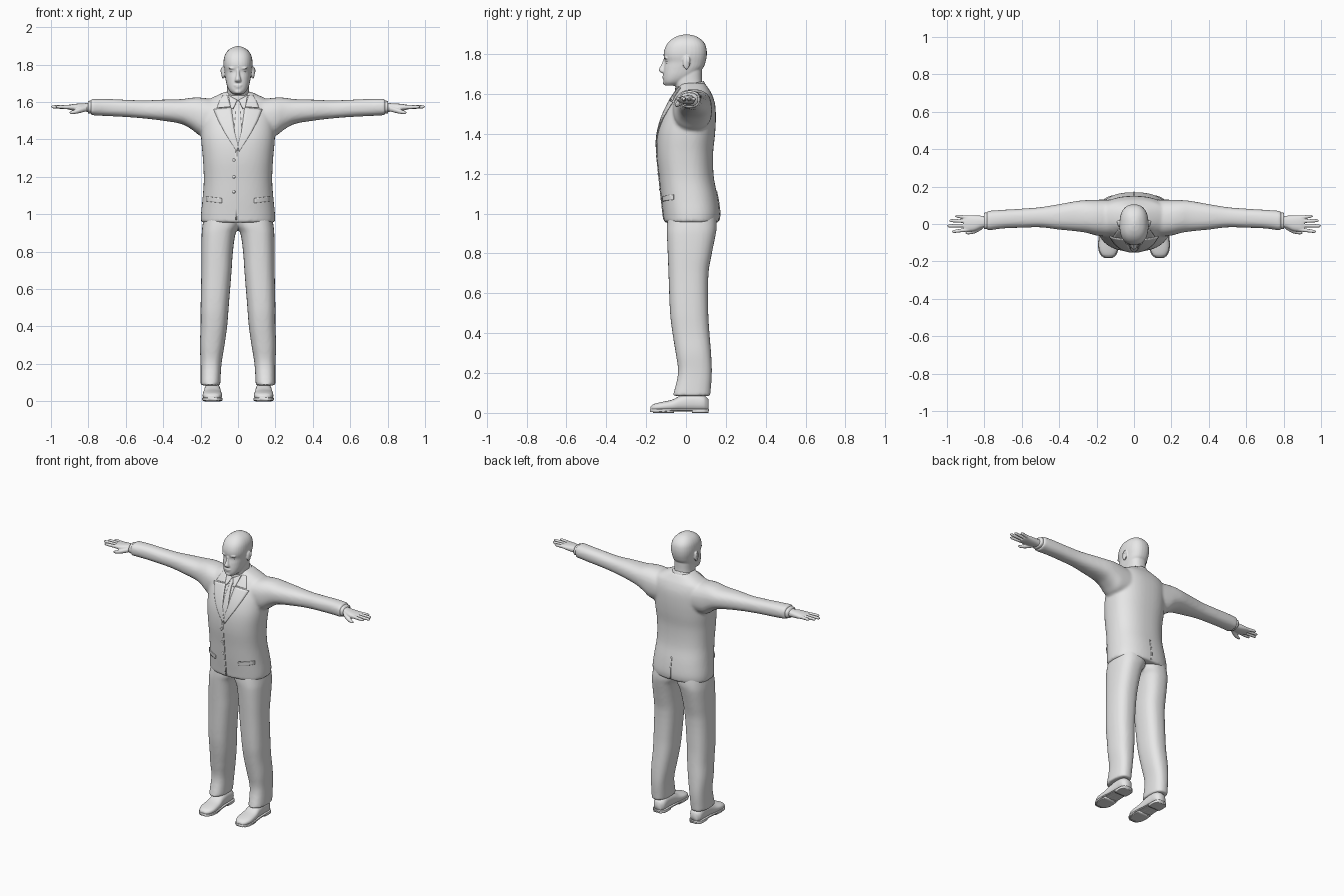
import bpy, bmesh, math
from mathutils import Vector, Matrix
from mathutils.bvhtree import BVHTree

grey = bpy.data.materials.new("light_grey")
grey.diffuse_color = (0.8, 0.8, 0.8, 1)


def loft(bm, axis, rows, s=1, power=2.4, sides=32, steps=4):
    """Closed tube along an axis; row = (position, a0, a1, b0, b1) gives its extents."""
    def slope(i):
        j, k = max(i - 1, 0), min(i + 1, len(rows) - 1)
        return [(q - p) / (rows[k][0] - rows[j][0]) for p, q in zip(rows[j], rows[k])]

    dense = []
    for i in range(len(rows) - 1):
        h = rows[i + 1][0] - rows[i][0]
        for k in range(steps):
            t = k / steps
            t2, t3 = t * t, t ** 3
            dense.append([(2*t3 - 3*t2 + 1) * p + (t3 - 2*t2 + t) * h * m
                          + (3*t2 - 2*t3) * q + (t3 - t2) * h * n
                          for p, q, m, n in zip(rows[i], rows[i + 1], slope(i), slope(i + 1))])
    dense.append(list(rows[-1]))
    loops = []
    for pos, a0, a1, b0, b1 in dense:
        loop = []
        for k in range(sides):
            ang = 2 * math.pi * k / sides
            c, d = math.cos(ang), math.sin(ang)
            a = (a0 + a1) / 2 + (a1 - a0) / 2 * math.copysign(abs(c) ** (2 / power), c)
            b = (b0 + b1) / 2 + (b1 - b0) / 2 * math.copysign(abs(d) ** (2 / power), d)
            x, y, z = {'x': (pos, a, b), 'y': (a, pos, b), 'z': (a, b, pos)}[axis]
            loop.append(bm.verts.new((s * x, y, z)))
        loops.append(loop)
    for l0, l1 in zip(loops, loops[1:]):
        for k in range(sides):
            n = (k + 1) % sides
            bm.faces.new((l0[k], l0[n], l1[n], l1[k]))
    bm.faces.new(loops[0])
    bm.faces.new(loops[-1])


def ball(bm, centre, radii):
    bmesh.ops.create_uvsphere(bm, u_segments=20, v_segments=12, radius=1,
                              matrix=Matrix.Translation(centre) @ Matrix.Diagonal((*radii, 1)))


def finish(name, bm, voxel=0, smooth=4, thick=0):
    bmesh.ops.recalc_face_normals(bm, faces=bm.faces[:])
    mesh = bpy.data.meshes.new(name)
    bm.to_mesh(mesh)
    bm.free()
    mesh.materials.append(grey)
    ob = bpy.data.objects.new(name, mesh)
    bpy.context.collection.objects.link(ob)
    mesh.shade_smooth()
    if voxel:  # blend overlapping pieces into one skin
        m = ob.modifiers.new("blend", 'REMESH')
        m.mode, m.voxel_size, m.use_smooth_shade = 'VOXEL', voxel, True
        m = ob.modifiers.new("soften", 'SMOOTH')
        m.factor, m.iterations = 0.5, smooth
    if thick:
        m = ob.modifiers.new("thickness", 'SOLIDIFY')
        m.thickness, m.offset = thick, 0
    return ob


def sym(z, w, f, b):
    return (z, -w, w, f, b)


# Jacket: torso and both sleeves
bm = bmesh.new()
loft(bm, 'z', [sym(*r) for r in (
    (.955, .198, -.11, .165), (1.0, .198, -.115, .17), (1.08, .19, -.125, .16),
    (1.18, .183, -.135, .14), (1.3, .188, -.147, .136), (1.4, .197, -.143, .146),
    (1.48, .198, -.122, .15), (1.55, .195, -.09, .146), (1.6, .18, -.058, .13),
    (1.625, .135, -.042, .115), (1.655, .07, -.03, .095))], sides=48)
for s in (1, -1):
    loft(bm, 'x', [
        (.1, -.07, .13, 1.42, 1.61), (.2, -.062, .13, 1.42, 1.624), (.25, -.048, .128, 1.455, 1.623),
        (.3, -.04, .124, 1.482, 1.616), (.4, -.03, .106, 1.5, 1.613), (.5, -.018, .09, 1.512, 1.609),
        (.6, -.02, .082, 1.52, 1.612), (.7, -.024, .076, 1.525, 1.617), (.788, -.036, .07, 1.53, 1.618)], s)
jacket = finish("jacket", bm, .009, 5)

# Trousers
bm = bmesh.new()
for s in (1, -1):
    loft(bm, 'z', [
        (.085, .095, .2, -.066, .122), (.2, .088, .2, -.04, .13), (.3, .072, .204, -.052, .126),
        (.4, .058, .2, -.068, .118), (.5, .05, .2, -.08, .112), (.7, .034, .196, -.088, .113),
        (.8, .027, .196, -.092, .13), (.9, .012, .194, -.096, .15), (.94, -.01, .19, -.096, .155),
        (1.0, -.02, .18, -.09, .15)], s, 2.5)
finish("trousers", bm, .009, 4)

# Head, neck, nose, ears, brow, lips and chin
bm = bmesh.new()
loft(bm, 'z', [sym(*r) for r in (
    (1.57, .062, -.03, .09), (1.63, .06, -.05, .085), (1.67, .058, -.062, .08), (1.72, .058, -.06, .08))])
loft(bm, 'z', [sym(*r) for r in (
    (1.642, .026, -.103, -.04), (1.66, .046, -.112, -.0), (1.69, .06, -.114, .045),
    (1.73, .068, -.111, .085), (1.76, .072, -.106, .098), (1.79, .077, -.112, .104),
    (1.82, .077, -.109, .104), (1.85, .071, -.096, .096), (1.875, .055, -.072, .075),
    (1.892, .03, -.04, .045), (1.899, .008, -.012, .015))])
loft(bm, 'z', [sym(*r) for r in (
    (1.704, .012, -.118, -.08), (1.711, .018, -.131, -.08), (1.722, .016, -.137, -.08),
    (1.745, .01, -.125, -.08), (1.775, .008, -.113, -.08))], sides=16)
ball(bm, (0, -.109, 1.689), (.025, .01, .006))
ball(bm, (0, -.107, 1.68), (.021, .011, .006))
ball(bm, (0, -.104, 1.656), (.02, .012, .012))
for s in (1, -1):
    ball(bm, (s * .028, -.1, 1.781), (.024, .011, .006))
    ball(bm, (s * .08, .002, 1.757), (.009, .018, .034))
    ball(bm, (s * .081, .012, 1.768), (.013, .008, .022))
finish("head", bm, .004, 4)

# Eyes
bm = bmesh.new()
for s in (1, -1):
    ball(bm, (s * .03, -.09, 1.759), (.014, .011, .008))
finish("eyes", bm)

# Hands and shirt cuffs
fingers = ((-.03, -.04, .972), (-.008, -.01, .998), (.014, .018, .986), (.034, .042, .955))
for s, side in ((1, "left"), (-1, "right")):
    bm = bmesh.new()
    loft(bm, 'x', [
        (.76, -.018, .045, 1.545, 1.6), (.81, -.02, .044, 1.548, 1.594), (.85, -.036, .046, 1.55, 1.592),
        (.89, -.04, .046, 1.556, 1.588), (.91, -.036, .042, 1.561, 1.584)], s)
    for y0, y1, tip in fingers:
        loft(bm, 'x', [
            (.88, y0 - .01, y0 + .01, 1.56, 1.585),
            ((.88 + tip) / 2, (y0 + y1) / 2 - .0095, (y0 + y1) / 2 + .0095, 1.563, 1.584),
            (tip - .008, y1 - .008, y1 + .008, 1.566, 1.583),
            (tip + .002, y1 - .003, y1 + .003, 1.571, 1.578)], s, 2, 12)
    loft(bm, 'x', [
        (.81, -.028, 0, 1.55, 1.58), (.85, -.05, -.022, 1.54, 1.568), (.885, -.056, -.036, 1.535, 1.555),
        (.9, -.054, -.044, 1.538, 1.549)], s, 2, 12)
    finish(side + "_hand", bm, .0035, 3)
    bm = bmesh.new()
    loft(bm, 'x', [(.77, -.028, .062, 1.538, 1.61), (.803, -.028, .06, 1.54, 1.606)], s)
    finish(side + "_shirt_cuff", bm)

# Shoes: rounded uppers, flat soles and heels
shoe = ((-.178, .02, .032), (-.165, .037, .043), (-.13, .051, .053), (-.07, .05, .066),
        (-.02, .045, .09), (.04, .043, .1), (.09, .041, .09), (.112, .024, .07))
for s, side in ((1, "left"), (-1, "right")):
    bm = bmesh.new()
    loft(bm, 'y', [(y, .137 - w, .137 + w, .008, top) for y, w, top in shoe], s)
    finish(side + "_shoe", bm)
    bm = bmesh.new()
    loft(bm, 'y', [(y * 1.02, .134 - w, .14 + w, .004 if y < -.1 else .01, .02) for y, w, top in shoe], s, 8)
    loft(bm, 'y', [(y, .134 - w, .14 + w, 0, .02) for y, w in ((.03, .042), (.09, .042), (.114, .026))], s, 8)
    loft(bm, 'y', [(y, .137 - w, .137 + w, 0, .015) for y, w in ((-.165, .034), (-.12, .05), (-.06, .046))], s, 8)
    finish(side + "_sole", bm)

# Thin garment details laid on the jacket surface
bpy.context.view_layer.update()
surface = BVHTree.FromObject(jacket, bpy.context.evaluated_depsgraph_get())


def on_jacket(x, z, lift, back=1):
    start = Vector((x, back * -.5, z))
    hit = surface.ray_cast(start, Vector((0, back, 0)))[0]
    if hit is None:
        hit = surface.find_nearest(Vector((x, back * -.06, z)))[0]
    return hit - Vector((0, back * lift, 0))


def plate(name, rows, lift=.002, thick=.006, back=1, n=6):
    """rows = (x0, z0, x1, z1) from top to bottom."""
    bm = bmesh.new()
    grid = []
    for r0, r1 in zip(rows, rows[1:]):
        for k in range(n + 1):
            x0, z0, x1, z1 = [p + (q - p) * k / n for p, q in zip(r0, r1)]
            grid.append([bm.verts.new(on_jacket(x0 + (x1 - x0) * j / n, z0 + (z1 - z0) * j / n, lift, back))
                         for j in range(n + 1)])
    for g0, g1 in zip(grid, grid[1:]):
        for j in range(n):
            bm.faces.new((g0[j], g0[j + 1], g1[j + 1], g1[j]))
    bmesh.ops.remove_doubles(bm, verts=bm.verts[:], dist=.0002)
    return finish(name, bm, thick=thick)


for s, side in ((1, "left"), (-1, "right")):
    def flip(rows):
        return [(s * a, b, s * c, d) for a, b, c, d in rows]
    plate(side + "_lapel", flip([(.035, 1.57, .13, 1.56), (.026, 1.5, .105, 1.5),
                                 (.018, 1.44, .07, 1.435), (-.004, 1.35, .006, 1.335)]), .003)
    plate(side + "_jacket_collar", flip([(.058, 1.635, .082, 1.632), (.05, 1.61, .1, 1.6),
                                         (.037, 1.575, .112, 1.568)]), .003)
    plate(side + "_shirt_collar", flip([(.004, 1.61, .052, 1.636), (.025, 1.565, .038, 1.567)]), .005)
    plate(side + "_pocket_flap", flip([(.085, 1.085, .17, 1.095), (.085, 1.06, .17, 1.07)]))
plate("tie", [(-.014, 1.605, .014, 1.605), (-.01, 1.57, .01, 1.57), (-.022, 1.43, .022, 1.43),
              (-.006, 1.35, .006, 1.35)], .002)
plate("front_edge", [(-.014, 1.34, -.006, 1.34), (-.014, .97, -.006, .97)], .001, .005)
plate("back_vent", [(-.004, 1.11, .004, 1.11), (-.004, .965, .004, .965)], .001, .005, -1)

# Buttons
bm = bmesh.new()
for z in (1.29, 1.2, 1.12):
    ball(bm, on_jacket(-.022, z, .002), (.008, .004, .008))
finish("buttons", bm)

# Standing collar around the neck, higher at the back
bm = bmesh.new()
loft(bm, 'z', [sym(*r) for r in ((0, .078, -.055, .102), (.02, .071, -.055, .097), (.038, .064, -.054, .09))])
for v in bm.verts:
    v.co.z += 1.612 + .22 * (v.co.y - .02)
finish("neck_collar", bm)
